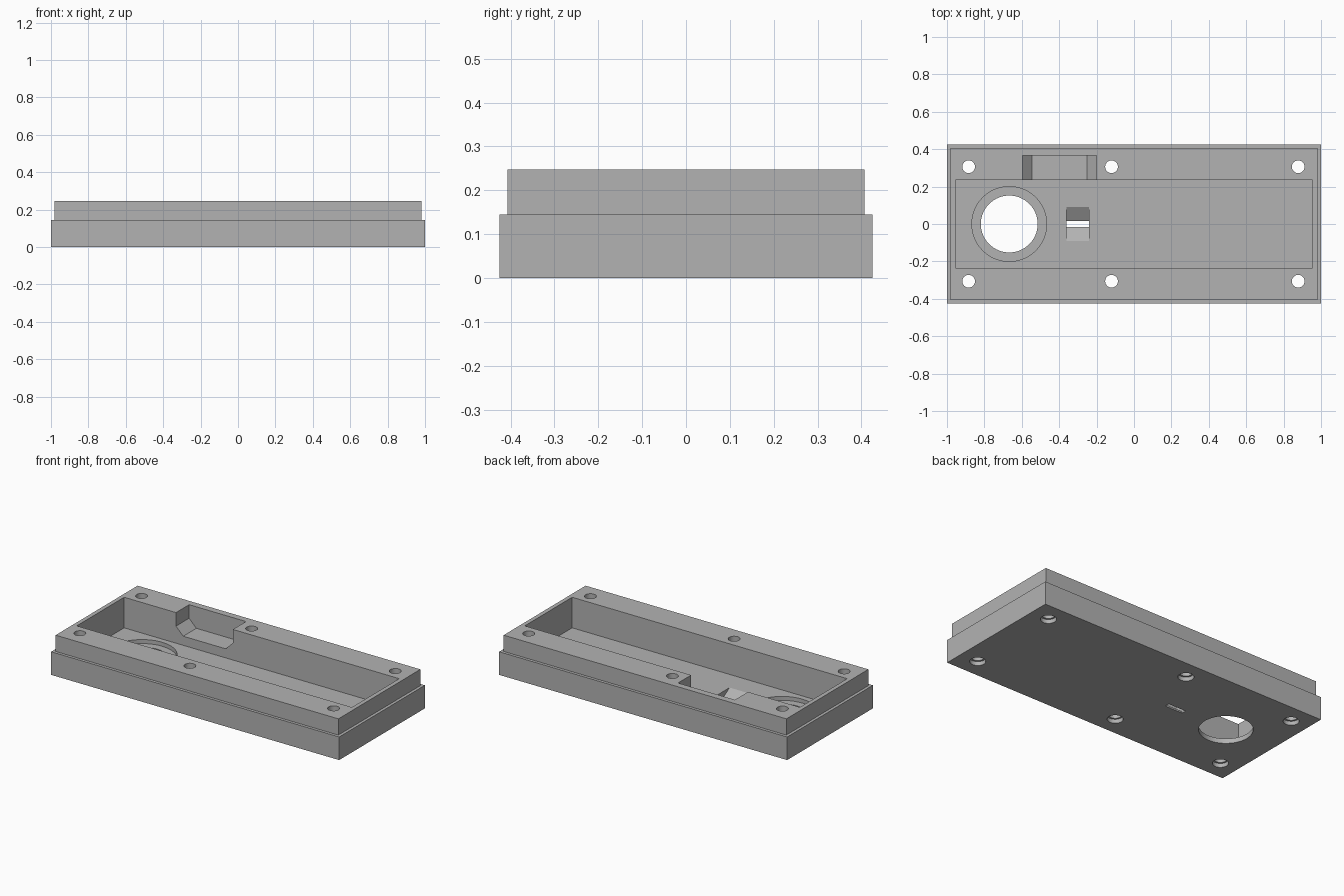
import bpy, bmesh
from mathutils import Matrix, Vector

if "Cube" in bpy.data.objects:
    bpy.data.objects.remove(bpy.data.objects["Cube"], do_unlink=True)

TOP, STEP, FLOOR = 0.247, 0.145, 0.055

grey = bpy.data.materials.new("plain grey")
grey.use_nodes = True
colour = (0.45, 0.45, 0.45, 1)
grey.diffuse_color = colour
grey.node_tree.nodes["Principled BSDF"].inputs["Base Color"].default_value = colour


def finish(name, bm):
    bmesh.ops.recalc_face_normals(bm, faces=bm.faces)
    mesh = bpy.data.meshes.new(name)
    bm.to_mesh(mesh)
    bm.free()
    ob = bpy.data.objects.new(name, mesh)
    bpy.context.collection.objects.link(ob)
    mesh.materials.append(grey)
    return ob


def prism(name, points, sweep):
    """Closed outline pushed along a sweep vector."""
    bm = bmesh.new()
    face = bm.faces.new([bm.verts.new(p) for p in points])
    out = bmesh.ops.extrude_face_region(bm, geom=[face])["geom"]
    bmesh.ops.translate(bm, vec=Vector(sweep),
                        verts=[v for v in out if isinstance(v, bmesh.types.BMVert)])
    return finish(name, bm)


def cylinder(name, x, y, radius, z0, z1, sides=48):
    bm = bmesh.new()
    bmesh.ops.create_cone(bm, cap_ends=True, segments=sides, radius1=radius,
                          radius2=radius, depth=z1 - z0,
                          matrix=Matrix.Translation((x, y, (z0 + z1) / 2)))
    return finish(name, bm)


def cut(body, cutter):
    """Subtract the cutter for good, then discard it."""
    cutter.hide_render = True
    mod = body.modifiers.new("cut", 'BOOLEAN')
    mod.operation, mod.solver, mod.object = 'DIFFERENCE', 'EXACT', cutter
    bpy.context.view_layer.objects.active = body
    bpy.ops.object.modifier_apply(modifier=mod.name)
    bpy.data.objects.remove(cutter, do_unlink=True)


# Stepped tray block: base box, then a slightly inset upper rim
bm = bmesh.new()
bmesh.ops.create_cube(bm, size=1)
for v in bm.verts:
    v.co = (v.co.x * 2, v.co.y * 0.85, (v.co.z + 0.5) * STEP)
top = max(bm.faces, key=lambda f: f.calc_center_median().z)
bmesh.ops.inset_region(bm, faces=[top], thickness=0.026)
out = bmesh.ops.extrude_face_region(bm, geom=[top])["geom"]
for v in out:
    if isinstance(v, bmesh.types.BMVert):
        v.co.z = TOP
bmesh.ops.delete(bm, geom=[top], context='FACES')
body = finish("stepped_tray", bm)

# Long main cavity
cx, cy = 0.955, 0.235
cut(body, prism("cavity", [(-cx, -cy, FLOOR), (cx, -cy, FLOOR), (cx, cy, FLOOR),
                           (-cx, cy, FLOOR)], (0, 0, 0.4)))

# Notch with chamfered bottom corners in the back wall
left, right, chamfer, low = -0.595, -0.2, 0.05, 0.112
outline = [(left, 0.3), (left, low + chamfer), (left + chamfer, low),
           (right - chamfer, low), (right, low + chamfer), (right, 0.3)]
cut(body, prism("notch", [(x, 0.15, z) for x, z in outline], (0, 0.215, 0)))

# Round opening with a wider shallow recess in the floor
cut(body, cylinder("opening_recess", -0.667, 0, 0.2, 0.03, 0.2, 64))
cut(body, cylinder("opening", -0.667, 0, 0.152, -0.1, 0.2, 64))

# Flared slot through the floor
flare = [(-0.015, -0.05), (0.015, -0.05), (0.015, 0.01), (0.09, FLOOR),
         (0.09, 0.1), (-0.09, 0.1), (-0.09, FLOOR), (-0.015, 0.01)]
cut(body, prism("slot", [(-0.362, y, z) for y, z in flare], (0.122, 0, 0)))

# Screw holes, counterbored from below
for x in (-0.884, -0.12, 0.878):
    for y in (-0.306, 0.306):
        cut(body, cylinder("screw_hole", x, y, 0.034, -0.1, 0.4, 32))
        cut(body, cylinder("counterbore", x, y, 0.045, -0.1, 0.025, 32))

bpy.ops.object.select_all(action='DESELECT')
body.select_set(True)
bpy.context.view_layer.objects.active = body
bpy.ops.object.shade_smooth_by_angle()
